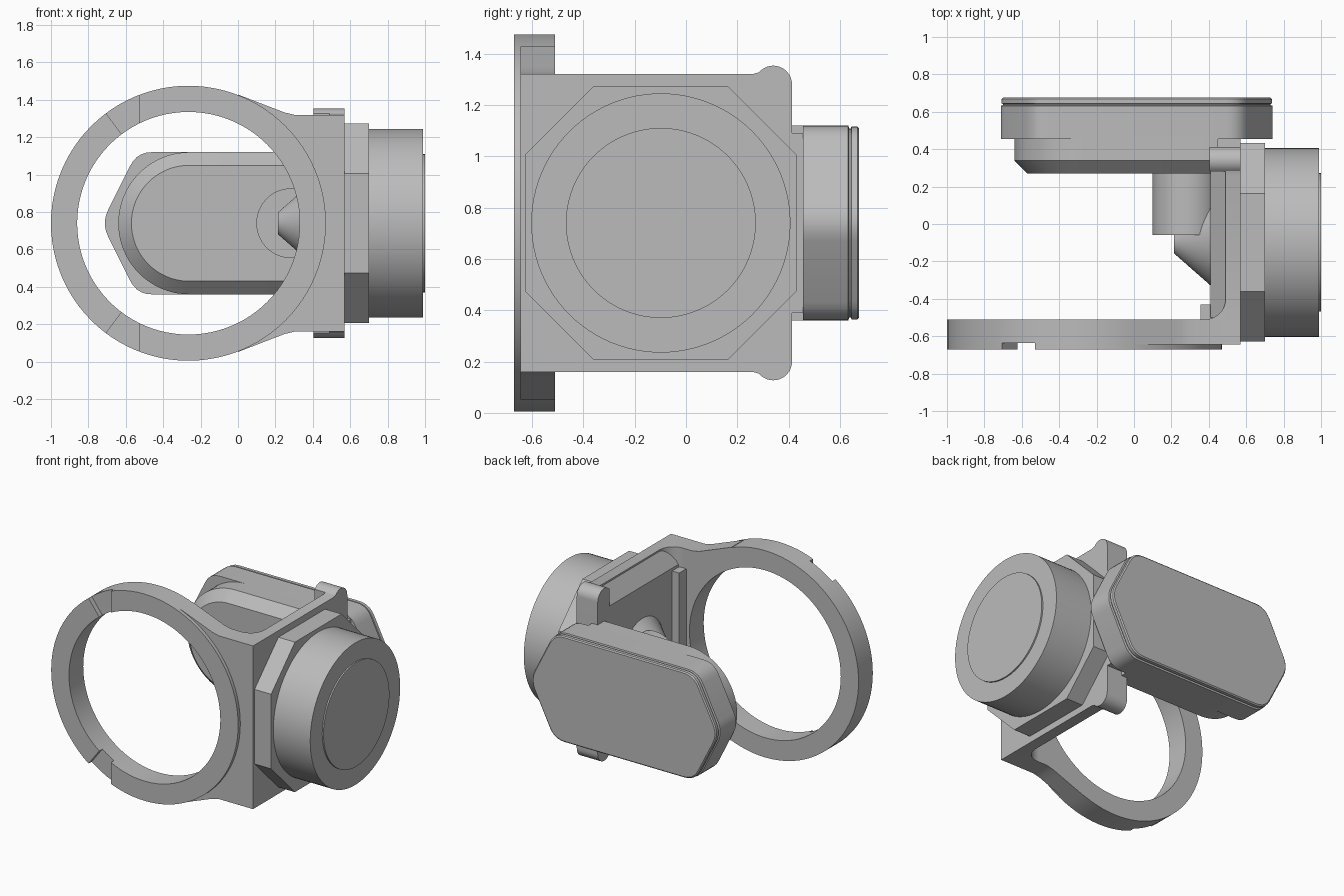
import bpy, bmesh, math

cube = bpy.data.objects.get("Cube")
if cube:
    bpy.data.objects.remove(cube, do_unlink=True)

grey = bpy.data.materials.new("plain grey")
grey.use_nodes = True
colour = (0.5, 0.5, 0.5, 1)
grey.diffuse_color = colour
grey.node_tree.nodes["Principled BSDF"].inputs["Base Color"].default_value = colour

MID = 0.74      # height of every main axis
LENS_Y = -0.098  # depth of the side cylinder axis


def place(axis, p, d):
    return {"x": (d, *p), "y": (p[0], d, p[1]), "z": (*p, d)}[axis]


def loft(name, axis, sections, holes=None):
    """Skin matching 2D outlines placed at depths along an axis."""
    bm = bmesh.new()
    rows = [[bm.verts.new(place(axis, p, d)) for p in pts] for d, pts in sections]
    n = len(rows[0])
    for a, b in zip(rows, rows[1:]):
        for i in range(n):
            j = (i + 1) % n
            bm.faces.new((a[i], a[j], b[j], b[i]))
    if holes:
        inner = [[bm.verts.new(place(axis, p, d)) for p in holes] for d, _ in sections]
        for i in range(n):
            j = (i + 1) % n
            bm.faces.new((inner[0][i], inner[-1][i], inner[-1][j], inner[0][j]))
            for row, hole in ((rows[0], inner[0]), (rows[-1], inner[-1])):
                bm.faces.new((row[i], row[j], hole[j], hole[i]))
    else:
        bm.faces.new(rows[0])
        bm.faces.new(rows[-1])
    bmesh.ops.recalc_face_normals(bm, faces=bm.faces)
    mesh = bpy.data.meshes.new(name)
    bm.to_mesh(mesh)
    bm.free()
    mesh.materials.append(grey)
    ob = bpy.data.objects.new(name, mesh)
    bpy.context.collection.objects.link(ob)
    return ob


def prism(name, axis, pts, lo, hi, holes=None):
    return loft(name, axis, [(lo, pts), (hi, pts)], holes)


def arc(cx, cy, r, start=0, end=360, n=96):
    steps = n if end - start == 360 else n + 1
    return [(cx + r * math.cos(math.radians(start + (end - start) * i / n)),
             cy + r * math.sin(math.radians(start + (end - start) * i / n)))
            for i in range(steps)]


def rect(a0, a1, b0, b1):
    return [(a0, b0), (a1, b0), (a1, b1), (a0, b1)]


def flip(pts):
    """Continue an upper outline with its mirror below the mid height."""
    return pts + [(a, 2 * MID - b) for a, b in reversed(pts)]


def rounded(pts, r, n=5):
    out = []
    for i, p in enumerate(pts):
        ends = []
        for q in (pts[i - 1], pts[(i + 1) % len(pts)]):
            k = r / math.dist(p, q)
            ends.append([p[c] + (q[c] - p[c]) * k for c in (0, 1)])
        for s in range(n + 1):
            t = s / n
            out.append(tuple((1 - t) ** 2 * ends[0][c] + 2 * t * (1 - t) * p[c]
                             + t * t * ends[1][c] for c in (0, 1)))
    return out


# Large front ring with two shallow notches
RX = -0.265
ring = prism("front_ring", "y", arc(RX, MID, 0.735), -0.67, -0.51, arc(RX, MID, 0.595))
wedge = [(-0.53, 1.093), (-0.53, 1.65), (-0.925, 1.62)]
for pts in (wedge, [(x, 2 * MID - z) for x, z in wedge]):
    cutter = prism("notch_cutter", "y", pts, -0.8, -0.635)
    cutter.hide_render = True
    mod = ring.modifiers.new("notch", "BOOLEAN")
    mod.operation = "DIFFERENCE"
    mod.solver = "EXACT"
    mod.object = cutter
    bpy.context.view_layer.objects.active = ring
    bpy.ops.object.modifier_apply(modifier=mod.name)
    bpy.data.objects.remove(cutter, do_unlink=True)

# Web that blends the ring into the side plate
web = flip([(0, 1.428), (0.2, 1.351), (0.25, 1.332), (0.3, 1.32), (0.57, 1.32)])
prism("front_web", "y", web + arc(RX, MID, 0.6, -69, 69, 48), -0.645, -0.51)

# Side plate with rounded ears at its rear corners
ear = [(0.26, 1.32), (0.28, 1.326)] + arc(0.34, 1.28, 0.073, 140, 0, 14)
prism("side_plate", "x", flip([(-0.645, 1.32)] + ear), 0.49, 0.57)
prism("rear_post", "x", flip([(0.28, 1.326)] + ear[2:]), 0.405, 0.5)
loft("inner_panel", "x", [(0.41, rect(-0.5, 0.3, 0.28, 1.2)),
                          (0.495, rect(-0.5, 0.3, 0.165, 1.315))])
prism("front_post", "z", rect(0.355, 0.5, -0.52, -0.43), 0.3, 1.18)
fillet = [(0.5, -0.52)] + arc(0.38, -0.4, 0.11, -90, 0, 10)
prism("corner_fillet", "z", fillet, 0.16, 1.32)

# Octagonal flange and side cylinder
octagon = [(LENS_Y + a * s, MID + b * t) for a, b, s, t in (
    (0.262, 0.533, -1, 1), (0.262, 0.533, 1, 1), (0.53, 0.265, 1, 1), (0.53, 0.265, 1, -1),
    (0.262, 0.533, 1, -1), (0.262, 0.533, -1, -1), (0.53, 0.265, -1, -1), (0.53, 0.265, -1, 1))]
prism("octagonal_flange", "x", octagon, 0.56, 0.7)
prism("side_cylinder", "x", arc(LENS_Y, MID, 0.505), 0.69, 0.99)
prism("cylinder_cap", "x", arc(LENS_Y, MID, 0.37), 0.98, 1.0)

# Cone and round boss inside the frame
loft("inner_cone", "x", [(0.215, arc(LENS_Y, MID, 0.06, n=48)),
                         (0.42, arc(LENS_Y, MID, 0.24, n=48))])
prism("inner_boss", "y", arc(0.285, MID, 0.187, n=64), -0.06, 0.3)

# Rear block: chamfered round-ended front and hexagonal back
def stadium(r):
    return arc(-0.26, MID, r, 90, 270, 40) + [(0.45, MID - r), (0.45, MID + r)]


loft("rear_block_front", "y", [(0.27, stadium(0.31)), (0.34, stadium(0.38)),
                               (0.47, stadium(0.38))])
hexagon = rounded([(-0.73, MID), (-0.54, 1.12), (0.57, 1.12), (0.76, MID),
                   (0.57, 0.36), (-0.54, 0.36)], 0.08)


def shrink(d):
    return [(0.015 + (x - 0.015) * (1 - d / 0.72), MID + (z - MID) * (1 - d / 0.38))
            for x, z in hexagon]


loft("rear_block_back", "y", [(0.455, hexagon), (0.632, hexagon), (0.636, shrink(0.012)),
                              (0.642, shrink(0.012)), (0.645, shrink(0.004)),
                              (0.668, shrink(0.004)), (0.675, shrink(0.012))])
prism("rear_connector", "x", rect(0.3, 0.46, 0.39, 1.09), 0.41, 0.57)

# Smooth the curved sides while keeping edges crisp
bpy.ops.object.select_all(action="DESELECT")
for ob in bpy.context.scene.objects:
    if ob.type == "MESH":
        ob.select_set(True)
        bpy.context.view_layer.objects.active = ob
bpy.ops.object.shade_smooth_by_angle(angle=math.radians(25))
